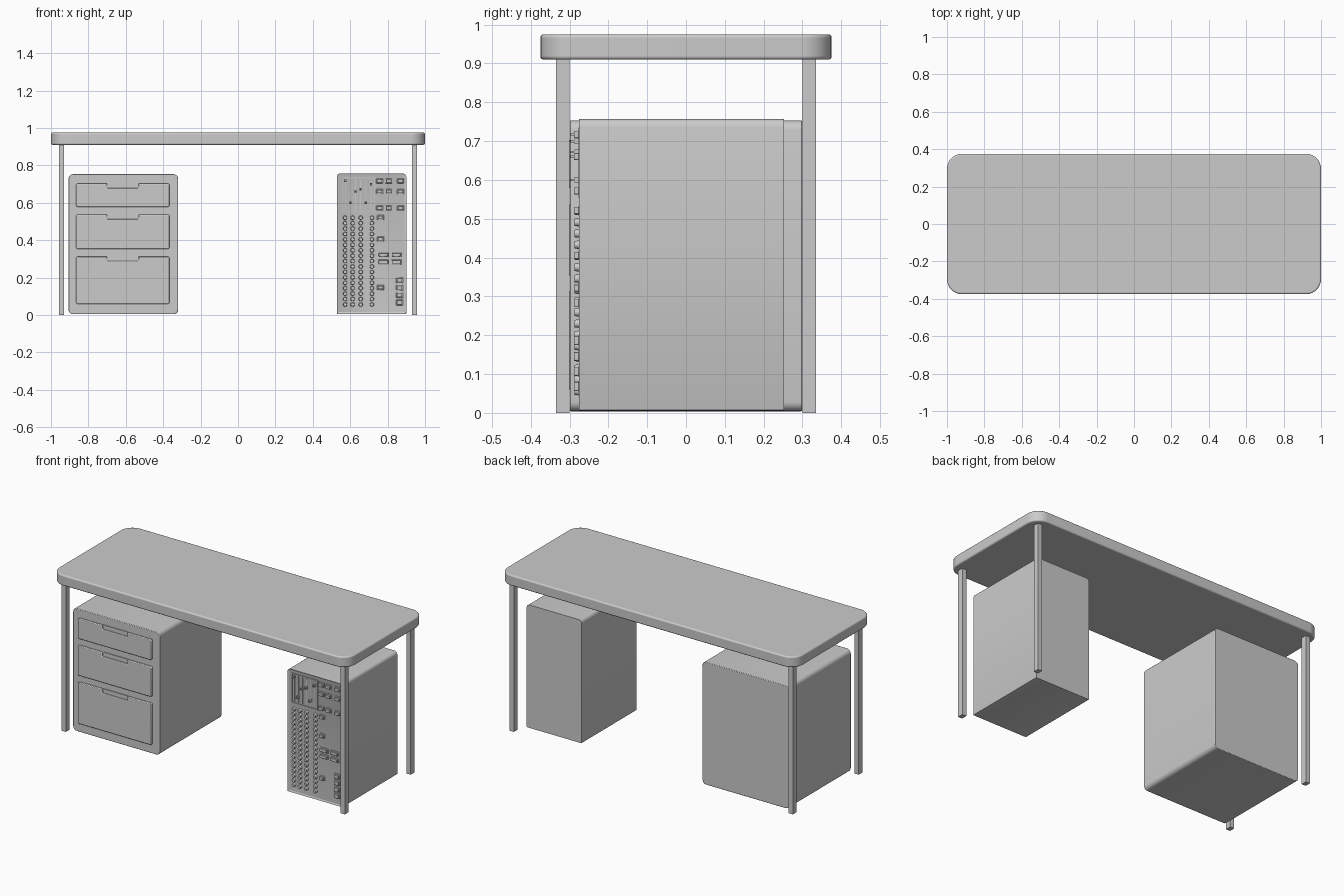
import bpy, bmesh, math
from mathutils import Vector, Matrix

if "Cube" in bpy.data.objects:
    bpy.data.objects.remove(bpy.data.objects["Cube"])


def finish(name, bm, smooth=True):
    bmesh.ops.recalc_face_normals(bm, faces=bm.faces[:])
    me = bpy.data.meshes.new(name)
    bm.to_mesh(me)
    bm.free()
    ob = bpy.data.objects.new(name, me)
    bpy.context.collection.objects.link(ob)
    if smooth:
        bpy.ops.object.select_all(action='DESELECT')
        ob.select_set(True)
        bpy.context.view_layer.objects.active = ob
        bpy.ops.object.shade_smooth_by_angle(angle=math.radians(35))
    return ob


def add_box(bm, lo, hi):
    lo, hi = Vector(lo), Vector(hi)
    m = Matrix.Translation((lo + hi) / 2) @ Matrix.Diagonal((*(hi - lo), 1))
    return bmesh.ops.create_cube(bm, size=1, matrix=m)['verts']


def edges_along(bm, axis, test=lambda c: True):
    return [e for e in bm.edges
            if abs((e.verts[0].co - e.verts[1].co).normalized()[axis]) > 0.99
            and test((e.verts[0].co + e.verts[1].co) / 2)]


def bevel(bm, edges, r, seg):
    bmesh.ops.bevel(bm, geom=edges, offset=r, segments=seg, profile=0.5, affect='EDGES')


def soften(ob, w, seg=2):
    m = ob.modifiers.new('soft_edges', 'BEVEL')
    m.width, m.segments, m.limit_method, m.angle_limit = w, seg, 'ANGLE', math.radians(40)


# Table top: rounded corners, softened rim
bm = bmesh.new()
add_box(bm, (-1, -0.375, 0.91), (1, 0.375, 0.975))
bevel(bm, edges_along(bm, 2), 0.08, 8)
soften(finish('table_top', bm), 0.008, 3)

# Four legs
for sx, side in ((-1, 'left'), (1, 'right')):
    for sy, end in ((-1, 'front'), (1, 'back')):
        bm = bmesh.new()
        c = Vector((sx * 0.943, sy * 0.3175, 0))
        add_box(bm, c - Vector((0.014, 0.0175, 0)), c + Vector((0.014, 0.0175, 0.912)))
        finish(f'{end}_{side}_leg', bm, False)

# Drawer cabinet
bm = bmesh.new()
add_box(bm, (-0.906, -0.299, 0.004), (-0.32, 0.299, 0.753))
bevel(bm, edges_along(bm, 1), 0.025, 5)
soften(finish('drawer_cabinet', bm), 0.003)

# Drawer fronts with a finger notch and grip strip at the top
for i, (z0, z1) in enumerate(((0.578, 0.703), (0.353, 0.537), (0.059, 0.313))):
    x0, x1, n0, n1, d = -0.866, -0.366, -0.70, -0.532, 0.025
    bm = bmesh.new()
    outline = [(x0, z0), (x1, z0), (x1, z1), (n1, z1), (n1, z1 - d),
               (n0, z1 - d), (n0, z1), (x0, z1)]
    f = bm.faces.new([bm.verts.new((x, -0.298, z)) for x, z in outline])
    g = bmesh.ops.extrude_face_region(bm, geom=[f])['geom']
    bmesh.ops.translate(bm, vec=(0, -0.014, 0),
                        verts=[v for v in g if isinstance(v, bmesh.types.BMVert)])
    bevel(bm, edges_along(bm, 1, lambda c: c.x < -0.8 or c.x > -0.4), 0.01, 3)
    soften(finish(f'drawer_front_{i + 1}', bm), 0.004)
    bm = bmesh.new()
    add_box(bm, (n0, -0.303, z1 - d), (n1, -0.298, z1))
    finish(f'drawer_grip_{i + 1}', bm, False)

# Control tower: rounded top edges, shallow recessed front
bm = bmesh.new()
add_box(bm, (0.528, -0.276, 0.006), (0.90, 0.253, 0.757))
bevel(bm, edges_along(bm, 1, lambda c: c.z > 0.5), 0.02, 4)
bevel(bm, edges_along(bm, 1, lambda c: c.z < 0.05), 0.004, 2)
bm.normal_update()
front = [f for f in bm.faces if f.normal.y < -0.9]
bmesh.ops.inset_region(bm, faces=front, thickness=0.009, depth=0)
bmesh.ops.translate(bm, verts=list({v for f in front for v in f.verts}), vec=(0, 0.004, 0))
finish('control_tower', bm)

PANEL = -0.272

# Slider panel: rim and six tracks
bm = bmesh.new()
x0, x1, z0, z1, t = 0.556, 0.732, 0.553, 0.735, 0.004
for lo, hi in (((x0, z0), (x1, z0 + t)), ((x0, z1 - t), (x1, z1)),
               ((x0, z0), (x0 + t, z1)), ((x1 - t, z0), (x1, z1))):
    add_box(bm, (lo[0], PANEL - 0.005, lo[1]), (hi[0], PANEL + 0.001, hi[1]))
slider_x = [0.573 + 0.0275 * i for i in range(6)]
for x in slider_x:
    add_box(bm, (x - 0.002, PANEL - 0.003, 0.565), (x + 0.002, PANEL + 0.001, 0.725))
finish('slider_panel', bm, False)

# Slider caps
bm = bmesh.new()
for x, z in zip(slider_x, (0.717, 0.60, 0.66, 0.672, 0.60, 0.70)):
    add_box(bm, (x - 0.006, -0.287, z - 0.007), (x + 0.006, PANEL, z + 0.007))
    add_box(bm, (x - 0.003, -0.297, z - 0.003), (x + 0.003, -0.286, z + 0.003))
finish('slider_caps', bm, False)

# Four columns of round knobs
bm = bmesh.new()
for x in (0.573, 0.613, 0.656, 0.716):
    for r in range(17):
        m = Matrix.Translation((x, -0.279, 0.056 + 0.029 * r)) @ Matrix.Rotation(math.pi / 2, 4, 'X')
        bmesh.ops.create_cone(bm, cap_ends=True, segments=14, radius1=0.0115,
                              radius2=0.0095, depth=0.016, matrix=m)
finish('knobs', bm)

# Push buttons: centre x, centre z, width, height
buttons = [(x, z, 0.036, 0.026) for x in (0.757, 0.806, 0.869) for z in (0.717, 0.66, 0.572)]
buttons += [(0.762, z, 0.036, 0.026) for z in (0.521, 0.406, 0.147)]
buttons += [(x, z, 0.055, 0.026) for x in (0.776, 0.847) for z in (0.322, 0.283)]
buttons += [(0.864, 0.067 + 0.0395 * i, 0.036, 0.03) for i in range(4)]
bm = bmesh.new()
for x, z, w, h in buttons:
    add_box(bm, (x - w / 2, -0.277, z - h / 2), (x + w / 2, PANEL + 0.001, z + h / 2))
    add_box(bm, (x - w / 2 + 0.004, -0.289, z - h / 2 + 0.004),
            (x + w / 2 - 0.004, -0.276, z + h / 2 - 0.004))
soften(finish('push_buttons', bm), 0.002)
